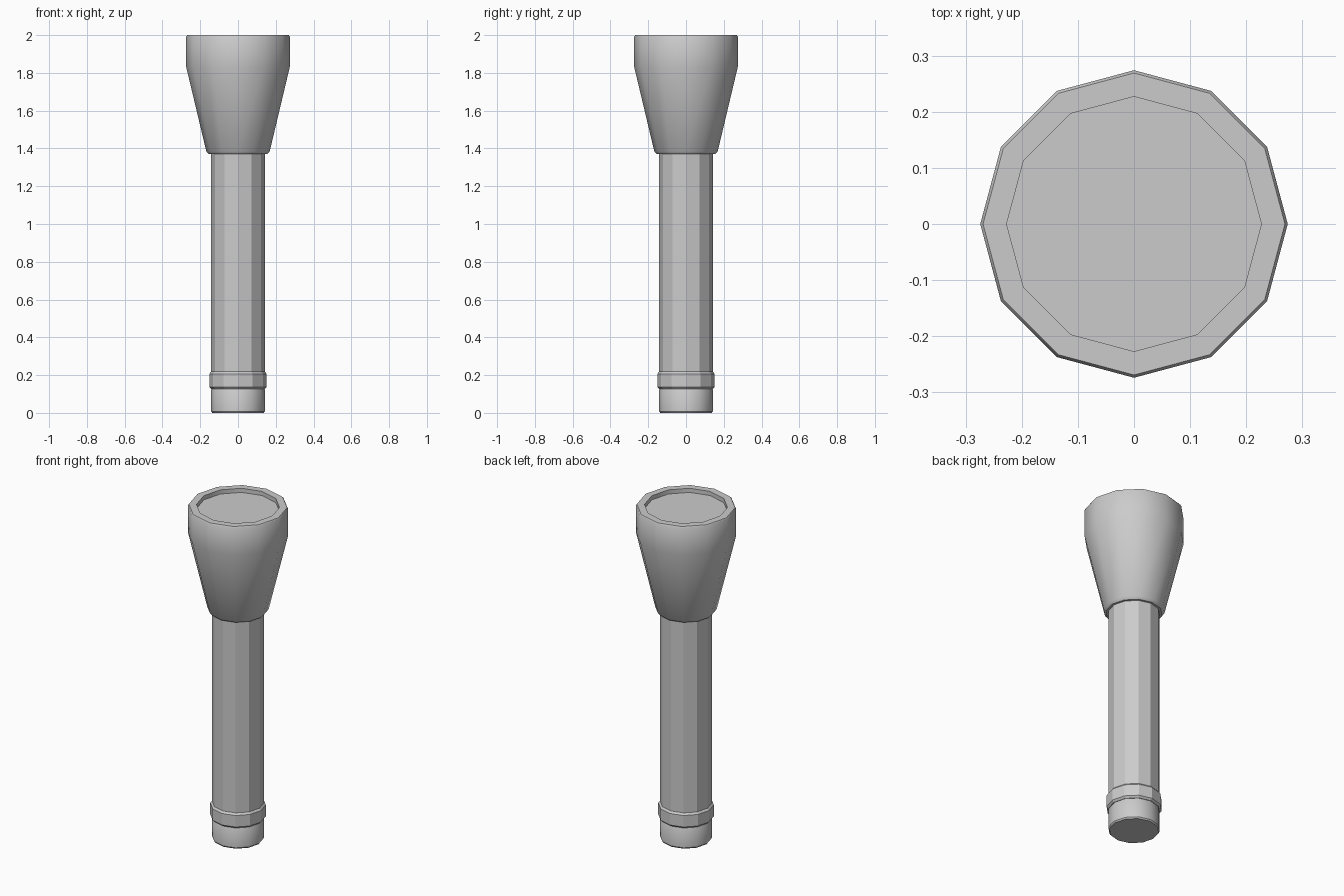
import bpy, bmesh, math

if "Cube" in bpy.data.objects:
    bpy.data.objects.remove(bpy.data.objects["Cube"])

SIDES = 12


def lathe(name, profile, smooth_angle=None):
    """Revolve (radius, z) points around z; radius-0 free ends are capped with flat polygons."""
    bm = bmesh.new()
    rings = []
    for r, z in profile:
        rings.append([bm.verts.new((r * math.cos(math.tau * i / SIDES),
                                    r * math.sin(math.tau * i / SIDES), z))
                      for i in range(SIDES)])
    for low, high in zip(rings, rings[1:]):
        for i in range(SIDES):
            j = (i + 1) % SIDES
            bm.faces.new((low[i], low[j], high[j], high[i]))
    bm.faces.new(rings[0][::-1])
    bm.faces.new(rings[-1])
    bmesh.ops.recalc_face_normals(bm, faces=bm.faces)
    mesh = bpy.data.meshes.new(name)
    bm.to_mesh(mesh)
    bm.free()
    obj = bpy.data.objects.new(name, mesh)
    bpy.context.collection.objects.link(obj)
    if smooth_angle:
        bpy.ops.object.select_all(action='DESELECT')
        obj.select_set(True)
        bpy.context.view_layer.objects.active = obj
        bpy.ops.object.shade_smooth_by_angle(angle=math.radians(smooth_angle))
    return obj


# Tail cap with a small bevel at both ends
lathe("tail_cap", [(0.136, 0), (0.142, 0.008), (0.142, 0.122), (0.137, 0.13)], 35)

# Raised collar between cap and handle
lathe("collar", [(0.142, 0.127), (0.152, 0.138), (0.152, 0.207), (0.142, 0.218)])

# Faceted handle tube
lathe("handle", [(0.142, 0.21), (0.142, 1.375)])

# Flared head with bevelled rim and recessed lens
lathe("head", [(0.155, 1.37), (0.168, 1.385), (0.274, 1.83), (0.274, 1.992),
               (0.269, 2.0), (0.227, 2.0), (0.227, 1.975)], 35)
